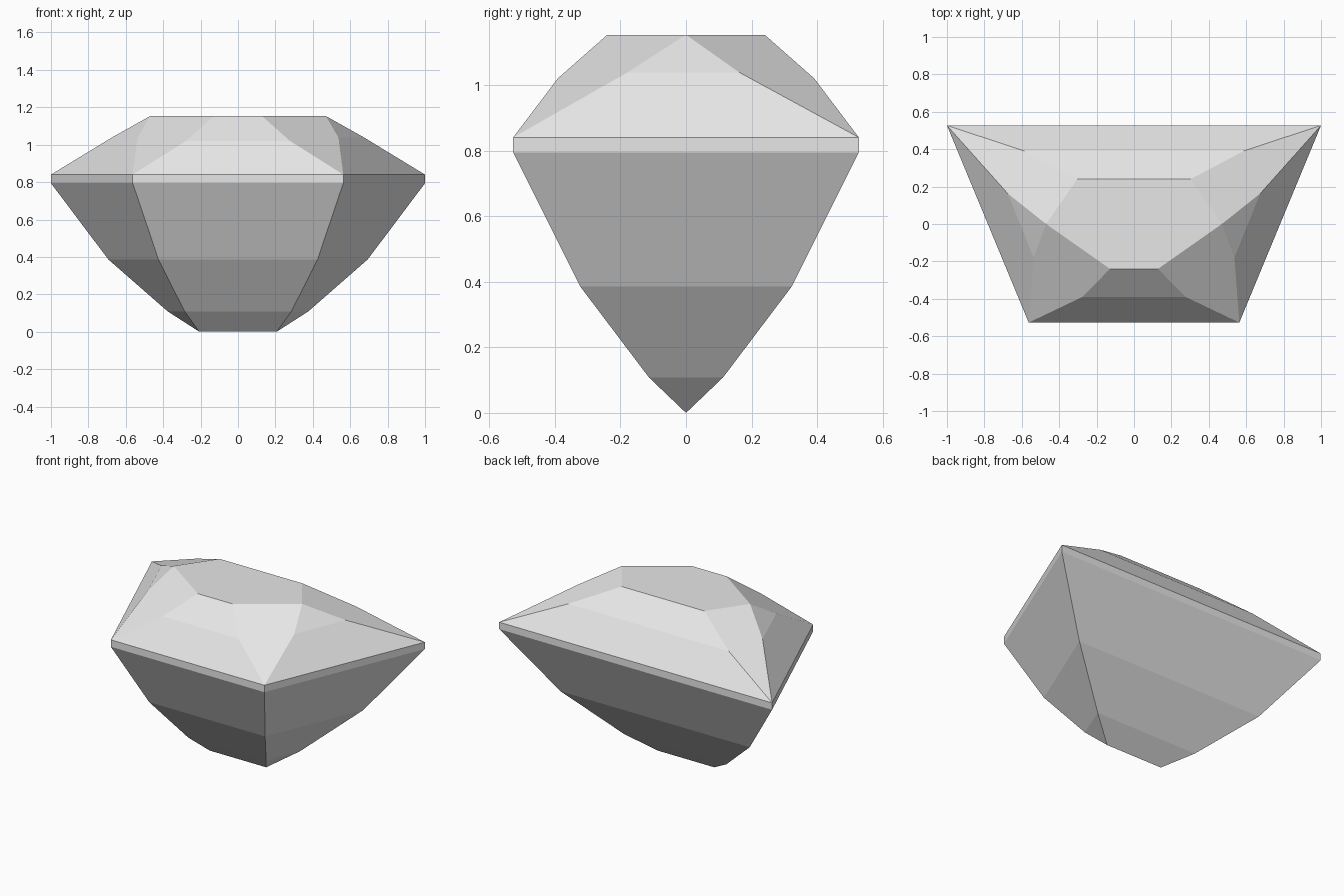
import bpy
import bmesh

if "Cube" in bpy.data.objects:
    bpy.data.objects.remove(bpy.data.objects["Cube"], do_unlink=True)

# Single pale grey stone colour
stone = bpy.data.materials.new("pale_grey_stone")
stone.use_nodes = True
grey = (0.8, 0.8, 0.8, 1.0)
stone.diffuse_color = grey
stone.node_tree.nodes["Principled BSDF"].inputs["Base Color"].default_value = grey

# Corner points of the left half; the right half is mirrored
points = {
    "keel": (0.207, 0, 0),
    # table
    "table_back": (0.303, 0.24, 1.153),
    "table_side": (0.47, 0, 1.153),
    "table_front": (0.128, -0.24, 1.153),
    # crown break
    "crown_back": (0.588, 0.391, 1.02),
    "side_back": (0.675, 0.163, 1.038),
    "side_front": (0.537, -0.179, 1.038),
    "crown_front": (0.278, -0.391, 1.02),
}
# Trapezoid tiers: name, back half width, front half width, half depth, height
tiers = [
    ("low", 0.375, 0.285, 0.113, 0.108),
    ("mid", 0.693, 0.425, 0.323, 0.386),
    ("belt", 1.0, 0.563, 0.527, 0.794),
    ("rim", 1.0, 0.563, 0.527, 0.84),
]
for name, back, front, depth, height in tiers:
    points[name + "_back"] = (back, depth, height)
    points[name + "_front"] = (front, -depth, height)

bm = bmesh.new()
left = {n: bm.verts.new(p) for n, p in points.items()}
right = {n: bm.verts.new((-x, y, z)) for n, (x, y, z) in points.items()}


def side_facet(*names):
    """The same facet on both sides."""
    for half in (left, right):
        bm.faces.new([half[n] for n in names])


def middle_facet(*names):
    """A facet that crosses the centre line."""
    bm.faces.new([left[n] for n in names] + [right[n] for n in reversed(names)])


# Table and crown
middle_facet("table_back", "table_side", "table_front")
side_facet("table_side", "side_back", "side_front")
side_facet("side_back", "rim_back", "rim_front", "side_front")
for end in ("back", "front"):
    side_facet("rim_" + end, "crown_" + end, "table_" + end, "table_side", "side_" + end)
    middle_facet("table_" + end, "crown_" + end)
    middle_facet("crown_" + end, "rim_" + end)

# Girdle and pavilion tiers
for (lower, *_), (upper, *_) in zip(tiers, tiers[1:]):
    side_facet(lower + "_back", upper + "_back", upper + "_front", lower + "_front")
    for end in ("_back", "_front"):
        middle_facet(lower + end, upper + end)

# Keel
side_facet("low_back", "low_front", "keel")
for end in ("_back", "_front"):
    middle_facet("keel", "low" + end)

bmesh.ops.recalc_face_normals(bm, faces=bm.faces)
mesh = bpy.data.meshes.new("faceted_gem")
bm.to_mesh(mesh)
bm.free()
mesh.materials.append(stone)
gem = bpy.data.objects.new("faceted_gem", mesh)
bpy.context.collection.objects.link(gem)
